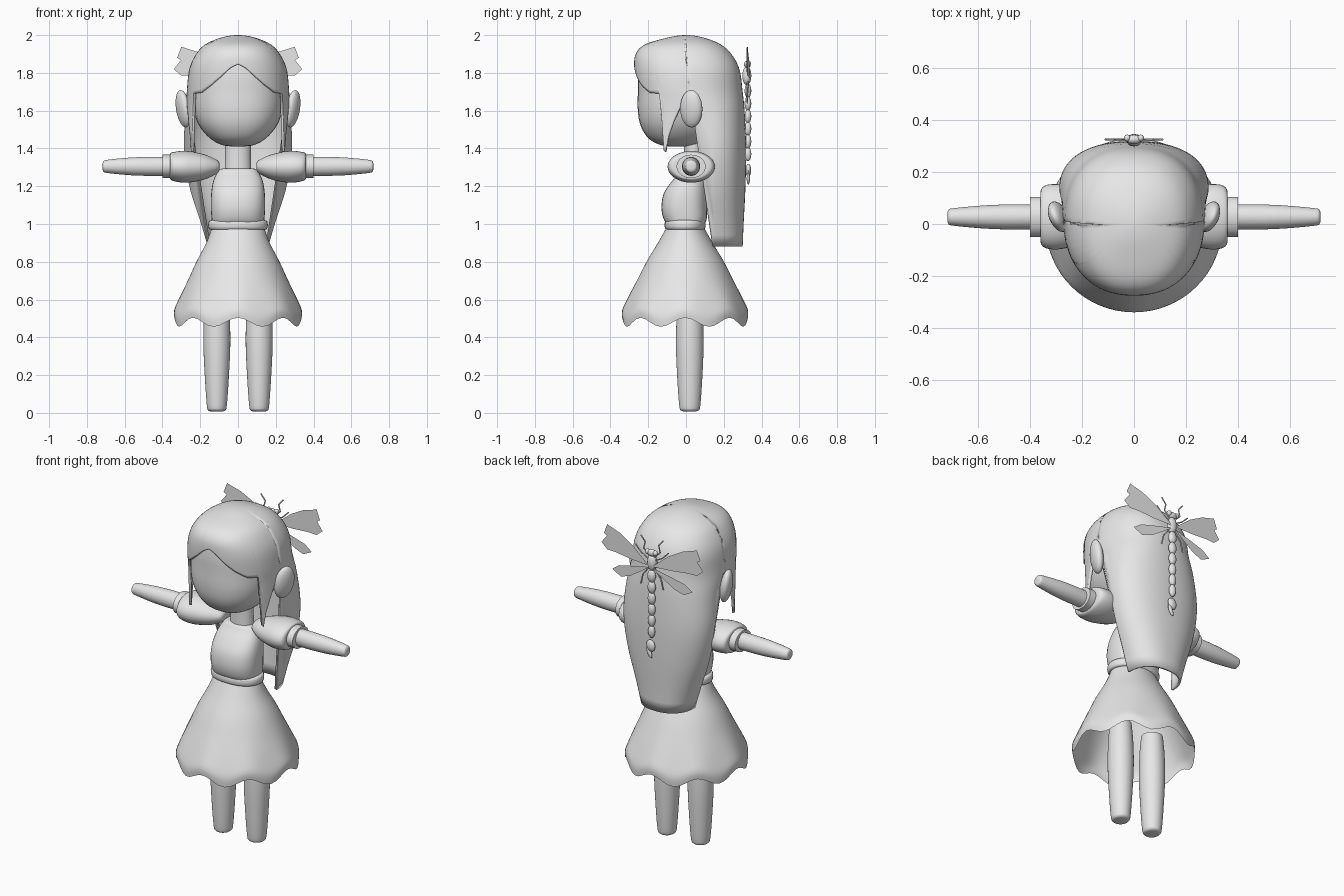
import bpy, bmesh, math
from mathutils import Vector, Matrix

cube = bpy.data.objects.get("Cube")
if cube:
    bpy.data.objects.remove(cube, do_unlink=True)

GREY = (0.8, 0.8, 0.8, 1)
mat = bpy.data.materials.new("plain_grey")
mat.use_nodes = True
mat.diffuse_color = GREY
mat.node_tree.nodes["Principled BSDF"].inputs["Base Color"].default_value = GREY


def finish(name, bm, angle=50):
    bmesh.ops.recalc_face_normals(bm, faces=bm.faces)
    me = bpy.data.meshes.new(name)
    bm.to_mesh(me)
    bm.free()
    me.materials.append(mat)
    ob = bpy.data.objects.new(name, me)
    bpy.context.collection.objects.link(ob)
    bpy.ops.object.select_all(action='DESELECT')
    ob.select_set(True)
    bpy.context.view_layer.objects.active = ob
    bpy.ops.object.shade_smooth_by_angle(angle=math.radians(angle))
    return ob


def spline(rows, u):
    """Catmull-Rom through rows; u counts rows."""
    i = min(int(u), len(rows) - 2)
    f = u - i
    a, b, c, d = (Vector(rows[min(max(k, 0), len(rows) - 1)]) for k in range(i - 1, i + 3))
    return b + (c - a) * (f / 2) + (a * 2 - b * 5 + c * 4 - d) * (f * f / 2) \
        + (b * 3 - a - c * 3 + d) * (f ** 3 / 2)


def power(v, e):
    return math.copysign(abs(v) ** e, v)


def skin(bm, rings, closed=True):
    n = len(rings[0])
    for r, s in zip(rings, rings[1:]):
        for k in range(n if closed else n - 1):
            j = (k + 1) % n
            bm.faces.new((r[k], r[j], s[j], s[k]))


def loft(name, rows, axis='Z', side=1, sub=4, sides=32, square=2.0, caps=True, centre=0.0, bend=None):
    """Rows: position along axis, two half widths, two centre offsets."""
    bm = bmesh.new()
    rings = []
    for i in range((len(rows) - 1) * sub + 1):
        s, ru, rv, cu, cv = spline(rows, i / sub)
        ring = []
        for k in range(sides):
            t = math.tau * k / sides
            u = cu + ru * power(math.sin(t), 2 / square)
            v = cv - rv * power(math.cos(t), 2 / square)
            w = s + (bend(s, t) if bend else 0)
            p = (u + centre, v, w) if axis == 'Z' else (side * w, u, v)
            ring.append(bm.verts.new(p))
        rings.append(ring)
    skin(bm, rings)
    if caps:
        bm.faces.new(rings[0])
        bm.faces.new(rings[-1])
    return finish(name, bm)


def blob(name, centre, radii, rot=(0, 0, 0), seg=16):
    bm = bmesh.new()
    bmesh.ops.create_uvsphere(bm, u_segments=seg, v_segments=seg // 2 + 2, radius=1)
    m = Matrix.Translation(centre)
    for axis, a in zip('YZX', (rot[1], rot[2], rot[0])):
        m = m @ Matrix.Rotation(math.radians(a), 4, axis)
    bm.transform(m @ Matrix.Diagonal((*radii, 1)))
    return finish(name, bm)


# Head, neck and torso
loft("head", [(1.41, .03, .04, 0, -.04), (1.42, .09, .10, 0, -.04), (1.455, .15, .165, 0, -.035),
              (1.52, .205, .215, 0, -.025), (1.6, .235, .237, 0, -.018), (1.7, .243, .24, 0, -.015),
              (1.8, .237, .238, 0, -.015), (1.87, .2, .215, 0, -.015), (1.93, .1, .1, 0, 0)], square=2.3)
loft("neck", [(1.25, .072, .055, 0, .04), (1.35, .068, .052, 0, .04), (1.47, .068, .052, 0, .04)])
loft("torso", [(.99, .135, .095, 0, 0), (1.03, .14, .115, 0, -.005), (1.09, .144, .12, 0, -.01),
               (1.16, .142, .115, 0, -.003), (1.22, .133, .095, 0, .015), (1.265, .115, .07, 0, .03),
               (1.29, .095, .055, 0, .035), (1.295, .06, .035, 0, .038)], square=2.5)
loft("belt", [(.97, .143, .095, 0, -.005), (.975, .154, .105, 0, -.005), (.995, .158, .109, 0, -.005),
              (1.015, .154, .105, 0, -.005), (1.02, .143, .095, 0, -.005)], sub=2, square=2.2)


# Skirt with a wavy hem
def hem(z, t):
    return .024 * math.cos(8 * t) * max(0, (.8 - z) / .32) ** 2


loft("skirt", [(.985, .137, .097, 0, -.004), (.9, .168, .145, 0, -.004), (.8, .22, .205, 0, -.004),
               (.7, .265, .255, 0, -.004), (.6, .31, .303, 0, -.005), (.53, .337, .332, 0, -.005),
               (.48, .337, .333, 0, -.005)], sides=64, square=2, caps=False, bend=hem)

# Limbs and ears
for side, word in ((1, "left"), (-1, "right")):
    loft(word + "_leg", [(.008, .03, .03, 0, .02), (.013, .045, .047, 0, .02), (.04, .053, .056, 0, .02),
                         (.18, .063, .066, 0, .02), (.35, .071, .073, 0, .02), (.5, .069, .07, 0, .02),
                         (.62, .06, .06, 0, .02)], centre=side * .112)
    loft(word + "_sleeve", [(.098, .03, .016, .03, 1.305), (.11, .055, .035, .03, 1.303),
                            (.17, .09, .064, .027, 1.302), (.24, .115, .08, .028, 1.302),
                            (.29, .125, .084, .028, 1.303), (.335, .122, .078, .028, 1.304),
                            (.357, .105, .07, .028, 1.305), (.36, .07, .055, .028, 1.305)],
         axis='X', side=side)
    loft(word + "_cuff", [(.34, .077, .062, .027, 1.305), (.37, .077, .062, .027, 1.305),
                          (.4, .077, .062, .027, 1.305)], axis='X', side=side, sub=1)
    loft(word + "_arm", [(.38, .047, .05, .027, 1.305), (.48, .048, .05, .027, 1.305),
                         (.58, .044, .046, .027, 1.305), (.69, .034, .035, .027, 1.305),
                         (.712, .028, .028, .027, 1.305), (.717, .012, .012, .027, 1.305)],
         axis='X', side=side)
    blob(word + "_ear", (side * .29, .028, 1.61), (.033, .062, .1), (0, side * 9, side * -22), 24)

# Hair shell: height, half width, front y, back y, middle y
SHAPE = [(2, 0, 0, 0, 0), (1.985, .095, -.105, .1, 0), (1.95, .175, -.218, .185, 0),
         (1.9, .222, -.266, .24, .005), (1.82, .258, -.275, .283, .01), (1.7, .271, -.264, .3, .02),
         (1.6, .276, -.258, .31, .09), (1.4, .287, -.22, .318, .135), (1.2, .258, -.2, .315, .14),
         (1, .195, -.2, .305, .14), (.88, .16, -.2, .3, .14)]
# Lower edge: angle from the front, height
EDGE = [(0, 1.846), (7, 1.825), (18, 1.775), (30, 1.732), (44, 1.695), (58, 1.69), (59.5, 1.55),
        (62, 1.39), (64, 1.38), (67, 1.46), (73, 1.54), (79, 1.61), (89, 1.63), (90, .88), (180, .88)]


def linear(table, key):
    for a, b in zip(table, table[1:]):
        lo, hi = sorted((a[0], b[0]))
        if lo <= key <= hi:
            f = (key - a[0]) / (b[0] - a[0])
            return Vector(a).lerp(Vector(b), f)
    return Vector(table[-1])


ROOT = [(math.sqrt(max(0, 2 - r[0])), *r[1:]) for r in SHAPE]
SMOOTH = [spline(ROOT, i / 5) for i in range((len(ROOT) - 1) * 5 + 1)]
half = sorted({float(a) for a in range(0, 181, 3)} | {float(e[0]) for e in EDGE})
angles = [-a for a in reversed(half) if 0 < a < 180] + half
bm = bmesh.new()
columns = []
STEPS = 36
for a in angles:
    bottom = linear(EDGE, abs(a))[1]
    t = math.radians(a)
    col = []
    for i in range(1, STEPS + 1):
        s = math.sqrt(2 - bottom) * i / STEPS
        z = 2 - s * s
        look = min(s, math.sqrt(.33)) if abs(a) < 89.5 else s
        _, w, yf, yb, mid = linear(SMOOTH, look)
        c = power(math.cos(t), 2 / 2.3)
        y = mid - c * ((mid - yf) if c > 0 else (yb - mid))
        col.append(bm.verts.new((w * power(math.sin(t), 2 / 2.3), y, z)))
    columns.append(col)
crown = bm.verts.new((0, 0, 2))
skin(bm, columns + [columns[0]], closed=False)
for p, q in zip(columns, columns[1:] + columns[:1]):
    bm.faces.new((crown, p[0], q[0]))
hair = finish("hair", bm, 60)
shell = hair.modifiers.new("thickness", 'SOLIDIFY')
shell.thickness = .014
shell.offset = -1

# Dragonfly hair ornament: body
blob("ornament_head", (0, .325, 1.845), (.032, .018, .02))
for side, word in ((1, "left"), (-1, "right")):
    blob("ornament_eye_" + word, (side * .026, .33, 1.85), (.014, .014, .016), seg=10)
blob("ornament_thorax", (0, .322, 1.785), (.03, .024, .05))
for i in range(6):
    blob("ornament_segment_%d" % (i + 1), (0, .328, 1.705 - i * .067), (.026 - i * .001, .018, .038), seg=12)
blob("ornament_tail", (.004, .33, 1.285), (.028, .015, .035), (0, 15, 0), 12)
blob("ornament_tail_tip", (.014, .33, 1.24), (.013, .009, .034), (0, 25, 0), 10)

# Ornament wings and thin legs
UPPER = [(.01, 1.77), (.12, 1.86), (.21, 1.91), (.3, 1.938), (.322, 1.88), (.302, 1.868),
         (.34, 1.82), (.3, 1.785), (.24, 1.785), (.14, 1.775)]
LOWER = [(.01, 1.76), (.12, 1.735), (.22, 1.71), (.27, 1.675), (.21, 1.645), (.15, 1.665), (.08, 1.71)]
LEGS = [[(.015, 1.82), (.055, 1.86), (.045, 1.9), (.075, 1.935)],
        [(.015, 1.8), (.07, 1.83), (.11, 1.87)],
        [(.015, 1.76), (.06, 1.7), (.075, 1.64)]]
for side, word in ((1, "left"), (-1, "right")):
    for label, outline, y0 in (("upper", UPPER, .342), ("lower", LOWER, .336)):
        bm = bmesh.new()
        bm.faces.new([bm.verts.new((side * x, y0 - .06 * x, z)) for x, z in outline])
        finish("%s_%s_wing" % (word, label), bm)
    for i, path in enumerate(LEGS):
        cu = bpy.data.curves.new("%s_ornament_leg_%d" % (word, i + 1), 'CURVE')
        cu.dimensions = '3D'
        cu.bevel_depth = .004
        cu.bevel_resolution = 1
        line = cu.splines.new('POLY')
        line.points.add(len(path) - 1)
        for pt, (x, z) in zip(line.points, path):
            pt.co = (side * x, .325, z, 1)
        cu.materials.append(mat)
        bpy.context.collection.objects.link(bpy.data.objects.new(cu.name, cu))
